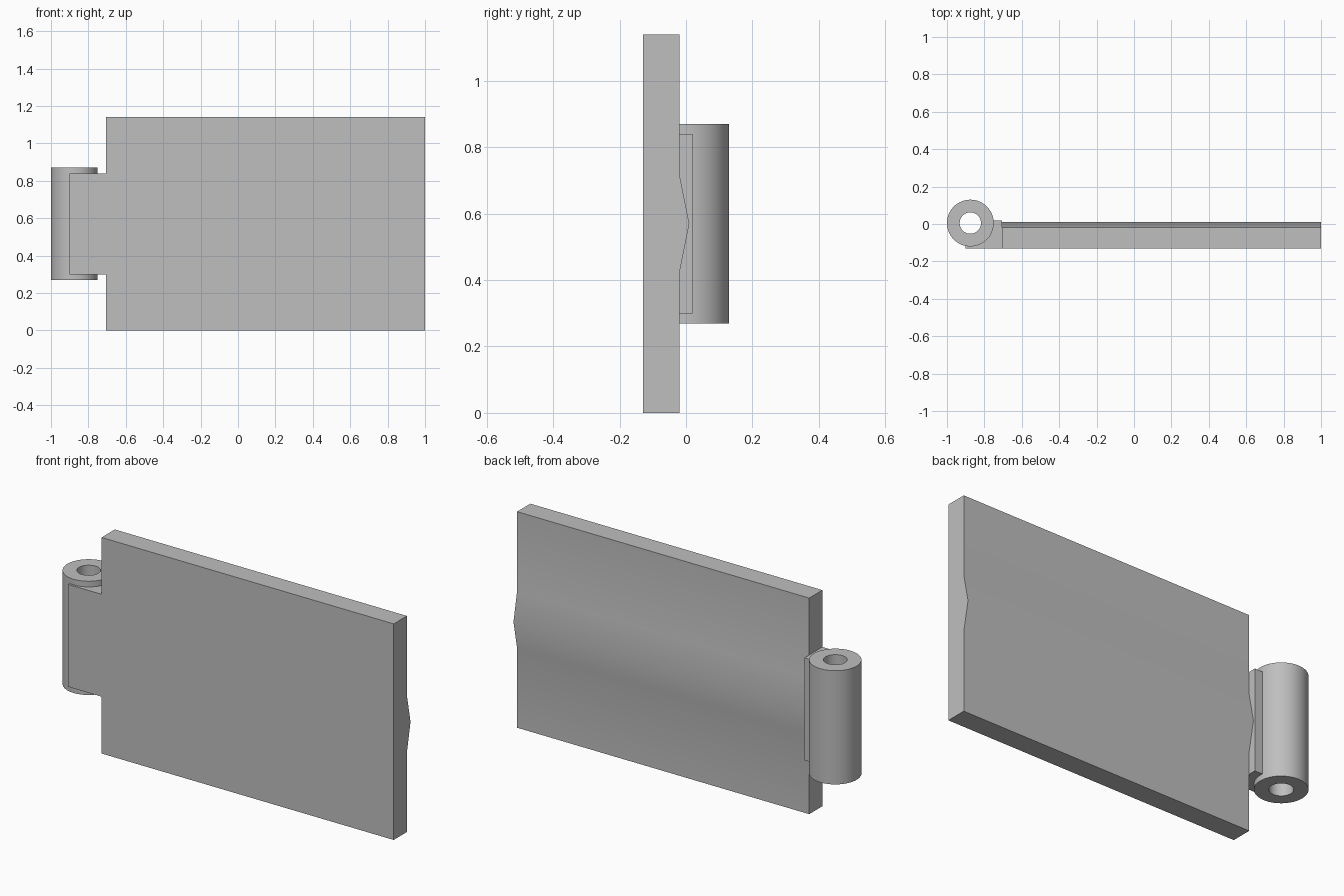
import bpy, bmesh
from math import cos, sin, radians, pi

cube = bpy.data.objects.get("Cube")
if cube:
    bpy.data.objects.remove(cube, do_unlink=True)

# Single bare-metal colour
GREY = (0.52, 0.52, 0.52, 1)
metal = bpy.data.materials.new("plain_grey")
metal.use_nodes = True
metal.diffuse_color = GREY
metal.node_tree.nodes["Principled BSDF"].inputs["Base Color"].default_value = GREY


def finish(name, bm):
    """Turn a bmesh into a smooth object with sharp corners."""
    bmesh.ops.recalc_face_normals(bm, faces=bm.faces)
    mesh = bpy.data.meshes.new(name)
    bm.to_mesh(mesh)
    bm.free()
    mesh.materials.append(metal)
    obj = bpy.data.objects.new(name, mesh)
    bpy.context.collection.objects.link(obj)
    bpy.ops.object.select_all(action='DESELECT')
    obj.select_set(True)
    bpy.context.view_layer.objects.active = obj
    bpy.ops.object.shade_smooth_by_angle(angle=radians(30))
    return obj


def extrude(name, points, offset):
    """Extrude a closed outline of 3D points by an offset."""
    bm = bmesh.new()
    face = bm.faces.new([bm.verts.new(p) for p in points])
    new = bmesh.ops.extrude_face_region(bm, geom=[face])["geom"]
    verts = [v for v in new if isinstance(v, bmesh.types.BMVert)]
    bmesh.ops.translate(bm, verts=verts, vec=offset)
    return finish(name, bm)


def circle(radius, start, end, count):
    """Points on an arc around the hinge axis."""
    step = (end - start) / count
    return [(CX + radius * cos(start + i * step),
             CY + radius * sin(start + i * step)) for i in range(count + 1)]


CX, CY, OUTER, INNER = -0.875, 0.005, 0.125, 0.057

# Leaf: flat plate with a shallow ridge along its back
LEFT, RIGHT = -0.705, 1.0
section = [(-0.13, 0), (-0.02, 0), (-0.02, 0.42), (0.01, 0.57),
           (-0.02, 0.72), (-0.02, 1.14), (-0.13, 1.14)]
extrude("hinge_leaf", [(LEFT, y, z) for y, z in section], (RIGHT - LEFT, 0, 0))

# Tab: neck that wraps the front of the barrel without filling its bore
tab = [(-0.9, -0.13), (LEFT, -0.13), (LEFT, 0.02), (-0.755, 0.02)]
tab += circle(OUTER - 0.005, radians(5), radians(-102), 20)
extrude("hinge_tab", [(x, y, 0.30) for x, y in tab], (0, 0, 0.54))

# Barrel: hollow tube for the pin
bm = bmesh.new()
SEGMENTS = 64
rings = []
for radius, z in ((OUTER, 0.27), (OUTER, 0.87), (INNER, 0.87), (INNER, 0.27)):
    ring = circle(radius, 0, 2 * pi, SEGMENTS)[:-1]
    rings.append([bm.verts.new((x, y, z)) for x, y in ring])
for k in range(4):
    a, b = rings[k], rings[(k + 1) % 4]
    for i in range(SEGMENTS):
        j = (i + 1) % SEGMENTS
        bm.faces.new((a[i], a[j], b[j], b[i]))
finish("hinge_barrel", bm)
